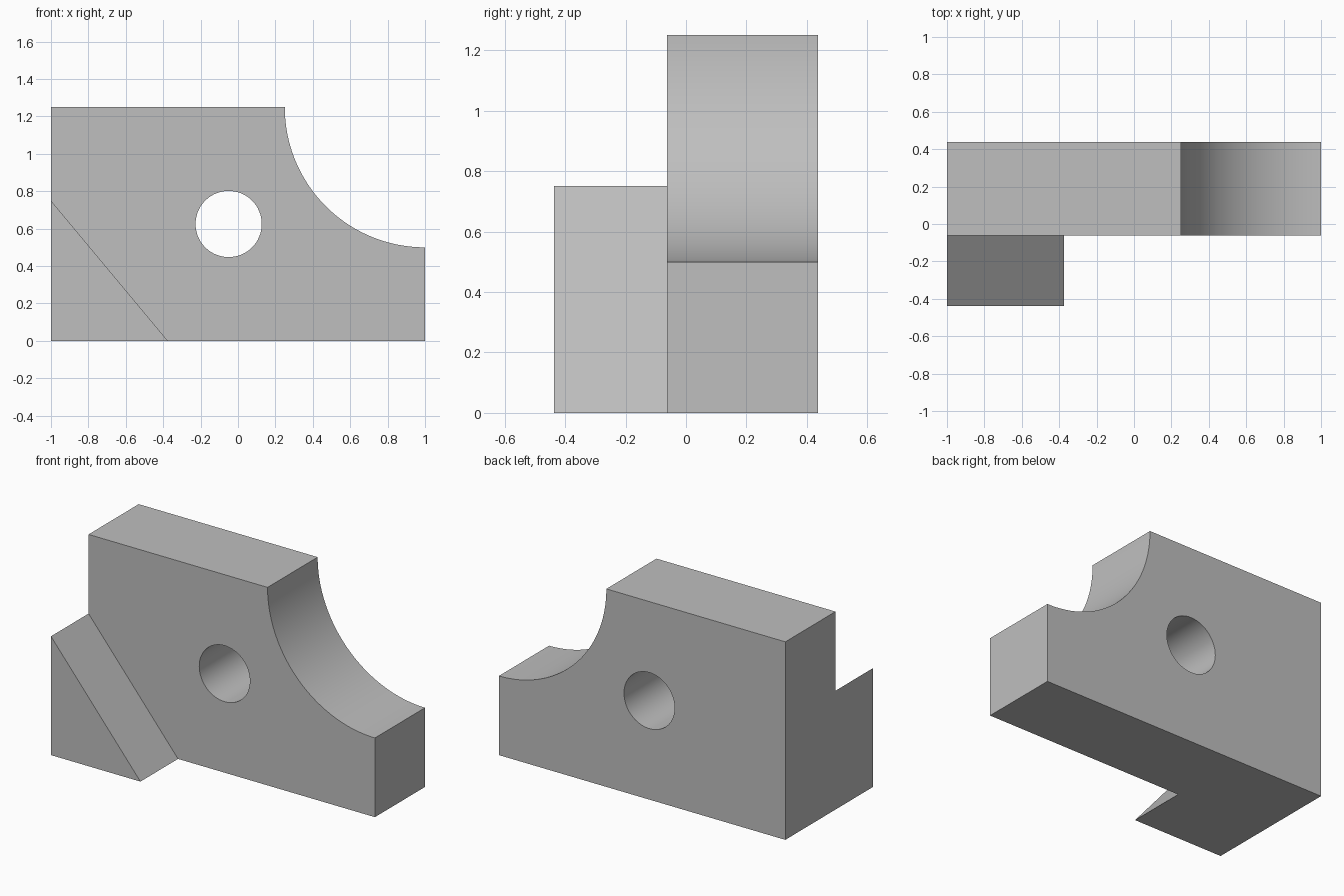
import bpy, bmesh, math

if "Cube" in bpy.data.objects:
    bpy.data.objects.remove(bpy.data.objects["Cube"], do_unlink=True)

FRONT, STEP, BACK = -0.4375, -0.0625, 0.4375

grey = bpy.data.materials.new("plain grey")
grey.use_nodes = True
colour = (0.52, 0.52, 0.52, 1)
grey.diffuse_color = colour
grey.node_tree.nodes["Principled BSDF"].inputs["Base Color"].default_value = colour


def prism(name, profile, y0, y1):
    """Extrude an x-z profile from y0 to y1."""
    bm = bmesh.new()
    face = bm.faces.new([bm.verts.new((x, y0, z)) for x, z in profile])
    ext = bmesh.ops.extrude_face_region(bm, geom=[face])
    verts = [v for v in ext["geom"] if isinstance(v, bmesh.types.BMVert)]
    bmesh.ops.translate(bm, verts=verts, vec=(0, y1 - y0, 0))
    bmesh.ops.recalc_face_normals(bm, faces=bm.faces)
    mesh = bpy.data.meshes.new(name)
    bm.to_mesh(mesh)
    bm.free()
    mesh.materials.append(grey)
    obj = bpy.data.objects.new(name, mesh)
    bpy.context.collection.objects.link(obj)
    return obj


def arc(cx, cz, r, start, end, steps):
    angles = [math.radians(start + (end - start) * i / steps) for i in range(steps + 1)]
    return [(cx + r * math.cos(a), cz + r * math.sin(a)) for a in angles]


def combine(target, tool, operation):
    """Apply a boolean and discard the tool object."""
    tool.hide_render = True
    mod = target.modifiers.new(operation.lower(), 'BOOLEAN')
    mod.operation, mod.object, mod.solver = operation, tool, 'EXACT'
    bpy.ops.object.select_all(action='DESELECT')
    bpy.context.view_layer.objects.active = target
    target.select_set(True)
    bpy.ops.object.modifier_apply(modifier=mod.name)
    bpy.data.objects.remove(tool, do_unlink=True)


# Upright plate with a concave quarter-round corner
outline = [(-1, 0), (1, 0)] + arc(1, 1.25, 0.75, 270, 180, 48) + [(-1, 1.25)]
block = prism("bracket_block", outline, STEP, BACK)

# Round through hole
hole = prism("hole_cutter", arc(-0.05, 0.625, 0.177, 0, 360, 64)[:-1], STEP - 0.1, BACK + 0.1)
combine(block, hole, 'DIFFERENCE')

# Triangular foot on the front
foot = prism("triangular_foot", [(-1, 0), (-0.375, 0), (-1, 0.75)], FRONT, STEP)
combine(block, foot, 'UNION')

bpy.ops.object.shade_smooth_by_angle(angle=math.radians(30))
